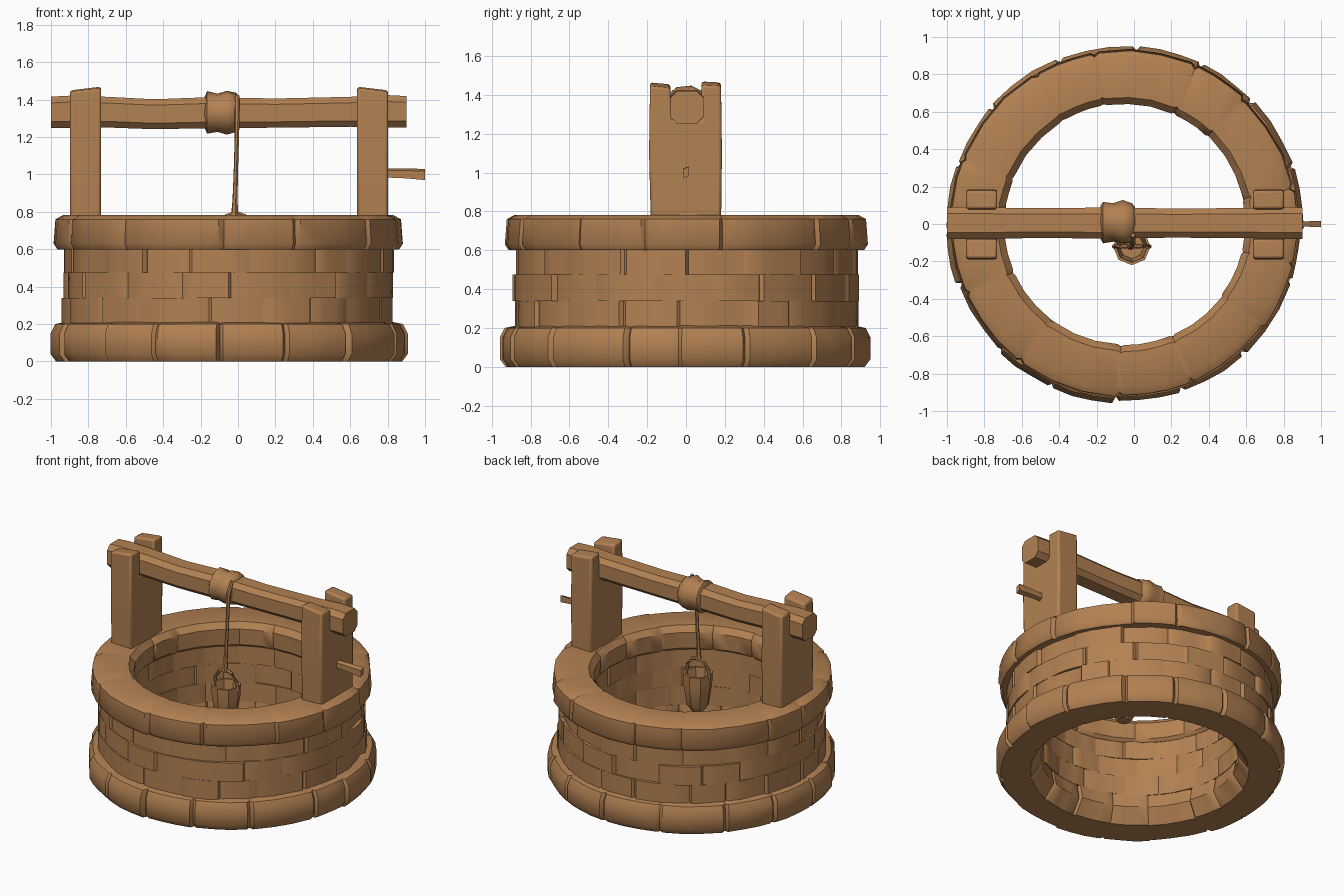
import bpy, bmesh, math, random
from mathutils import Vector

random.seed(4)
if "Cube" in bpy.data.objects:
    bpy.data.objects.remove(bpy.data.objects["Cube"])

CX = -0.05  # axis of the stone shaft
brown = bpy.data.materials.new("warm_brown")
brown.use_nodes = True
colour = (0.45, 0.22, 0.085, 1)
brown.diffuse_color = colour
brown.node_tree.nodes["Principled BSDF"].inputs["Base Color"].default_value = colour


def finish(bm, name, bevel=0.0, angle=40):
    bmesh.ops.recalc_face_normals(bm, faces=bm.faces)
    mesh = bpy.data.meshes.new(name)
    bm.to_mesh(mesh)
    bm.free()
    mesh.materials.append(brown)
    ob = bpy.data.objects.new(name, mesh)
    bpy.context.collection.objects.link(ob)
    if bevel:
        mod = ob.modifiers.new("worn_edges", "BEVEL")
        mod.width, mod.segments = bevel, 2
    bpy.ops.object.select_all(action="DESELECT")
    ob.select_set(True)
    bpy.context.view_layer.objects.active = ob
    bpy.ops.object.shade_smooth_by_angle(angle=math.radians(angle))
    return ob


def skin(bm, loops, closed=False, caps=True):
    """Join equal loops of points into a surface."""
    rings = [[bm.verts.new(p) for p in loop] for loop in loops]
    pairs = list(zip(rings, rings[1:])) + ([(rings[-1], rings[0])] if closed else [])
    for a, b in pairs:
        for i in range(len(a)):
            j = (i + 1) % len(a)
            bm.faces.new((a[i], a[j], b[j], b[i]))
    if caps and not closed:
        bm.faces.new(rings[0][::-1])
        bm.faces.new(rings[-1])


def stone_ring(name, profile, stones, wobble, groove, start=0.0):
    """Ring of irregular stones; the outside moves, the inside only a little."""
    cuts = [start + (i + random.uniform(-0.2, 0.2)) * math.tau / stones for i in range(stones)]
    mid_r = sum(r for r, z in profile) / len(profile)
    loops = []
    for i, a in enumerate(cuts):
        b = cuts[i + 1] if i + 1 < stones else cuts[0] + math.tau
        shift = random.uniform(-wobble, wobble)
        for t, depth in ((0, groove), (0.05, 0), (0.35, 0), (0.65, 0), (0.95, 0)):
            angle = a + (b - a) * t
            push = shift - depth + random.uniform(-wobble, wobble) * 0.4
            loop = []
            for r, z in profile:
                rr = r + (push if r > mid_r else -push * 0.5)
                loop.append((CX + rr * math.cos(angle), rr * math.sin(angle), z))
            loops.append(loop)
    bm = bmesh.new()
    skin(bm, loops, closed=True)
    return finish(bm, name)


def tube(name, points, radii, sides, jitter=0.0, angle=50):
    """Round bar along a path with a radius at each point."""
    pts = [Vector(p) for p in points]
    bm = bmesh.new()
    loops = []
    for i, p in enumerate(pts):
        d = (pts[min(i + 1, len(pts) - 1)] - pts[max(i - 1, 0)]).normalized()
        u = d.orthogonal().normalized()
        v = d.cross(u)
        loops.append([p + (u * math.cos(k * math.tau / sides) + v * math.sin(k * math.tau / sides))
                      * (radii[i] + random.uniform(-jitter, jitter)) for k in range(sides)])
    skin(bm, loops)
    return finish(bm, name, angle=angle)


# Stone shaft: footing, three brick courses, coping
stone_ring("stone_footing", [(0.65, 0.1), (0.67, 0.2), (0.85, 0.215), (0.925, 0.2), (0.95, 0.15),
                             (0.95, 0.04), (0.92, 0.0), (0.72, 0.0)], 16, 0.009, 0.02)
for n, (low, high, radius) in enumerate(((0.2, 0.34, 0.88), (0.34, 0.475, 0.885), (0.475, 0.61, 0.87))):
    stone_ring(f"brick_course_{n + 1}", [(0.67, low), (0.67, high), (radius, high), (radius, low)],
               18, 0.012, 0.008, n * 0.17)
stone_ring("stone_coping", [(0.65, 0.62), (0.645, 0.735), (0.68, 0.775), (0.88, 0.782), (0.92, 0.76),
                            (0.93, 0.63), (0.91, 0.6), (0.67, 0.6)], 13, 0.007, 0.015, 0.25)


# Posts with a forked top that cradles the beam
def post(name, x, side):
    outline = [(-0.18, 0.7), (0.18, 0.7), (0.185, 1.1), (0.18, 1.465), (0.08, 1.47),
               (0.075, 1.27), (-0.075, 1.27), (-0.08, 1.455), (-0.185, 1.465), (-0.19, 1.1)]
    bm = bmesh.new()
    skin(bm, [[(x + side * dx, y, z - (0.02 if dx < 0 and z > 1.4 else 0)) for y, z in outline]
              for dx in (-0.083, 0.083)])
    return finish(bm, name, bevel=0.014)


post("right_post", -0.815, 1)
post("left_post", 0.72, -1)

# Squared log resting in the forks, slightly uneven along its length
bm = bmesh.new()
loops = []
for x, h, zc in ((-1.0, 0.084, 1.332), (-0.9, 0.086, 1.335), (-0.7, 0.082, 1.333), (-0.45, 0.08, 1.322),
                 (-0.15, 0.083, 1.33), (0.2, 0.078, 1.328), (0.6, 0.08, 1.335), (0.8, 0.086, 1.338),
                 (0.9, 0.084, 1.335)):
    c = 0.6
    section = [(-1, -c), (-c, -1), (c, -1), (1, -c), (1, c), (c, 1), (-c, 1), (-1, c)]
    loops.append([(x, 0.005 + h * a, zc + h * b) for a, b in section])
skin(bm, loops)
finish(bm, "cross_beam", angle=35)

# Rope wound round the beam, hanging rope and crank peg
tube("rope_winding", [(x, 0.008, 1.33) for x in (-0.18, -0.165, -0.11, -0.06, -0.01, 0.005)],
     [0.085, 0.112, 0.106, 0.118, 0.108, 0.085], 10, 0.005)
tube("hanging_rope", [(-0.005, -0.06, 1.42), (-0.004, -0.105, 1.34), (-0.006, -0.11, 1.2),
                      (-0.012, -0.115, 1.0), (-0.016, -0.12, 0.86), (-0.018, -0.12, 0.78)],
     [0.012, 0.014, 0.012, 0.012, 0.014, 0.02], 6)
bm = bmesh.new()
skin(bm, [[(x, y * w, 1.0 + dz + s * h) for y, s in ((-1, -1), (1, -0.6), (1, 1), (-1, 0.6))]
          for x, w, h, dz in ((0.78, 0.012, 0.024, 0.008), (0.9, 0.014, 0.026, 0.005),
                              (1.0, 0.016, 0.03, 0.0))])
finish(bm, "crank_peg")

# Bucket with a hollow inside and a bail handle
BX, BY = -0.012, -0.12
bm = bmesh.new()
skin(bm, [[(BX + r * math.cos(k * math.tau / 8), BY + r * math.sin(k * math.tau / 8), z)
           for k in range(8)]
          for r, z in ((0.045, 0.42), (0.075, 0.46), (0.095, 0.6), (0.1, 0.69), (0.085, 0.69),
                       (0.065, 0.5))])
finish(bm, "bucket", angle=35)
tube("bucket_handle", [(BX + 0.095 * math.cos(k * math.pi / 6), BY,
                        0.67 + 0.125 * math.sin(k * math.pi / 6)) for k in range(7)],
     [0.012] * 7, 6)
